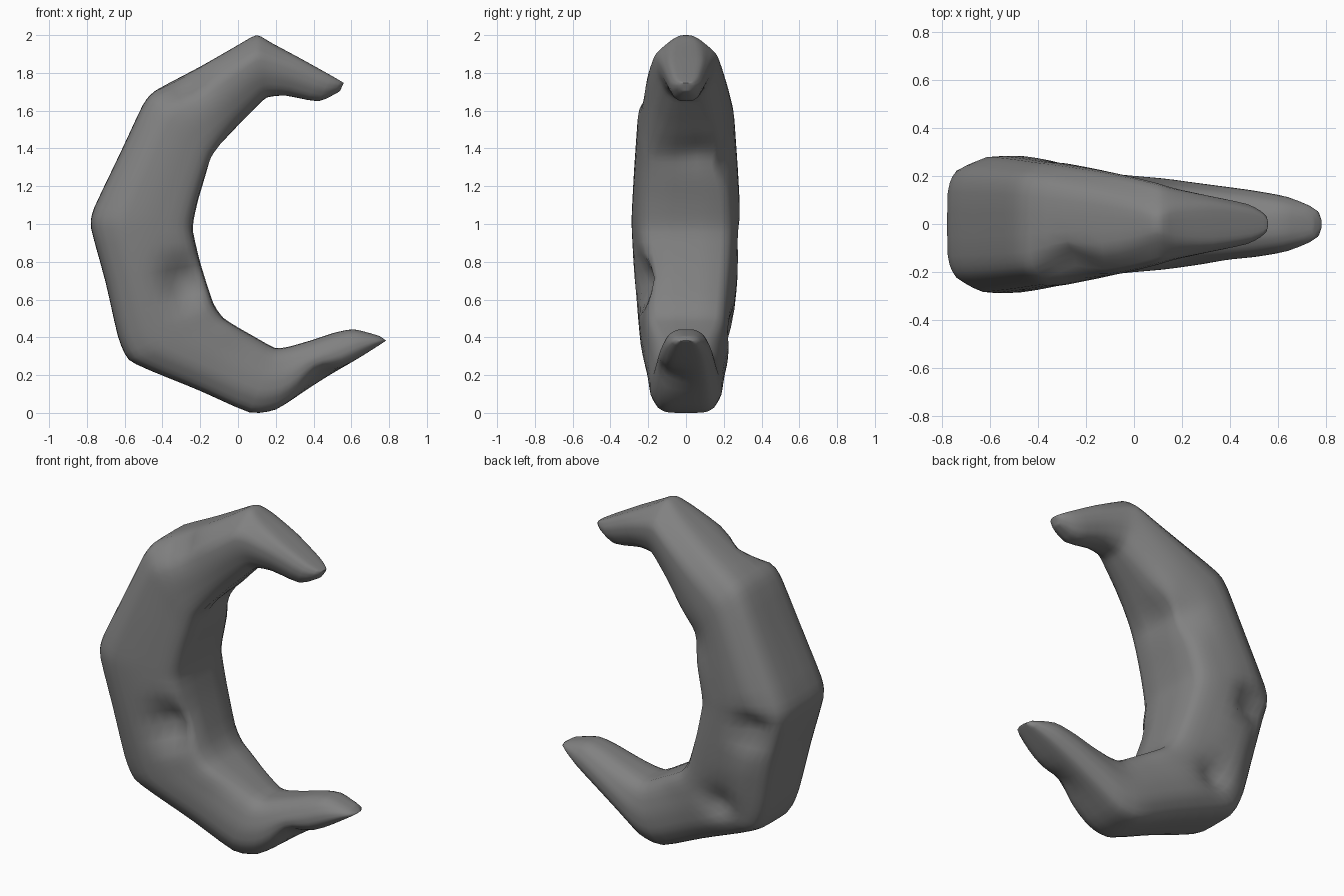
import bpy, bmesh, math
from mathutils import Vector

if "Cube" in bpy.data.objects:
    bpy.data.objects.remove(bpy.data.objects["Cube"])

# Stations along the crescent: outer x, outer z, inner x, inner z, half width
stations = [
    (.56, 1.755, .54, 1.71, .04), (.50, 1.79, .43, 1.65, .085),
    (.33, 1.885, .25, 1.69, .12), (.17, 1.97, .15, 1.68, .15),
    (.10, 2.015, .10, 1.63, .17), (0, 1.955, 0, 1.53, .195),
    (-.2, 1.84, -.09, 1.43, .228), (-.45, 1.71, -.14, 1.36, .255),
    (-.50, 1.65, -.17, 1.27, .26), (-.62, 1.39, -.21, 1.14, .275),
    (-.77, 1.08, -.235, 1.03, .288), (-.785, 1.0, -.24, .97, .288),
    (-.70, .70, -.2, .8, .275), (-.635, .40, -.13, .58, .25),
    (-.585, .285, -.08, .51, .24), (-.45, .225, 0, .46, .228),
    (-.2, .125, .08, .415, .207), (.07, 0, .2, .345, .19),
    (.2, .02, .28, .36, .175), (.35, .12, .40, .395, .157),
    (.5, .215, .5, .43, .14), (.66, .31, .61, .455, .115),
    (.785, .39, .75, .415, .06),
]


def section(index, w):
    """Cross-section as (outer-to-inner position, share of half width)."""
    k = min(max((w - .15) / .09, 0), 1)                   # square inner edge in the thick part
    back = {3: .35, 4: .15, 5: .3, 6: .42}.get(index, .52)  # narrow ridge at the top
    half = [(0, back), (.06, back + .26), (.27, 1), (.55, 1),
            (.85, .76 + .14 * k), (1, .38 + .36 * k)]
    return half + [(t, -s) for t, s in reversed(half)]


# Hollows: centre, push direction and depth, radius
dents = [((-.29, -.25, .70), (0, .10, 0), .15),
         ((-.60, .25, .92), (0, -.09, 0), .13),
         ((-.38, .22, .42), (0, -.06, 0), .13),
         ((-.28, -.18, 1.76), (.01, .06, -.02), .14),
         ((.43, -.11, .19), (-.01, .01, .045), .14),
         ((-.16, .24, 1.33), (0, -.05, 0), .15),
         ((-.13, .06, 1.38), (-.03, 0, .01), .13)]

# Loft the crescent body
bm = bmesh.new()
rings = []
for index, (ox, oz, ix, iz, w) in enumerate(stations):
    o, i = Vector((ox, 0, oz)), Vector((ix, 0, iz))
    rings.append([bm.verts.new(o.lerp(i, t) + Vector((0, w * s, 0)))
                  for t, s in section(index, w)])
n = len(rings[0])
for a, b in zip(rings, rings[1:]):
    for k in range(n):
        bm.faces.new((a[k], a[(k + 1) % n], b[(k + 1) % n], b[k]))

# Close the blunt tips with quad strips
for ring in (rings[0], rings[-1]):
    for k in range(n // 2 - 1):
        bm.faces.new((ring[k], ring[k + 1], ring[n - 2 - k], ring[n - 1 - k]))
bmesh.ops.recalc_face_normals(bm, faces=bm.faces)

# Refine, soften and press in the hollows
bmesh.ops.subdivide_edges(bm, edges=bm.edges[:], cuts=2, use_grid_fill=True)
for _ in range(2):
    bmesh.ops.smooth_vert(bm, verts=bm.verts[:], factor=.5,
                          use_axis_x=True, use_axis_y=True, use_axis_z=True)
for v in bm.verts:
    start = v.co.copy()
    for centre, push, r in dents:
        v.co += Vector(push) * math.exp(-2 * (start - Vector(centre)).length_squared / r ** 2)
low = min(v.co.z for v in bm.verts)
bmesh.ops.translate(bm, verts=bm.verts[:], vec=(0, 0, -low))

mesh = bpy.data.meshes.new("crescent_body")
bm.to_mesh(mesh)
bm.free()
mesh.polygons.foreach_set("use_smooth", [True] * len(mesh.polygons))
body = bpy.data.objects.new("crescent_body", mesh)
bpy.context.collection.objects.link(body)

# Dark grey finish
grey = bpy.data.materials.new("dark_grey")
grey.diffuse_color = (.22, .22, .22, 1)
grey.use_nodes = True
grey.node_tree.nodes["Principled BSDF"].inputs["Base Color"].default_value = grey.diffuse_color
mesh.materials.append(grey)
